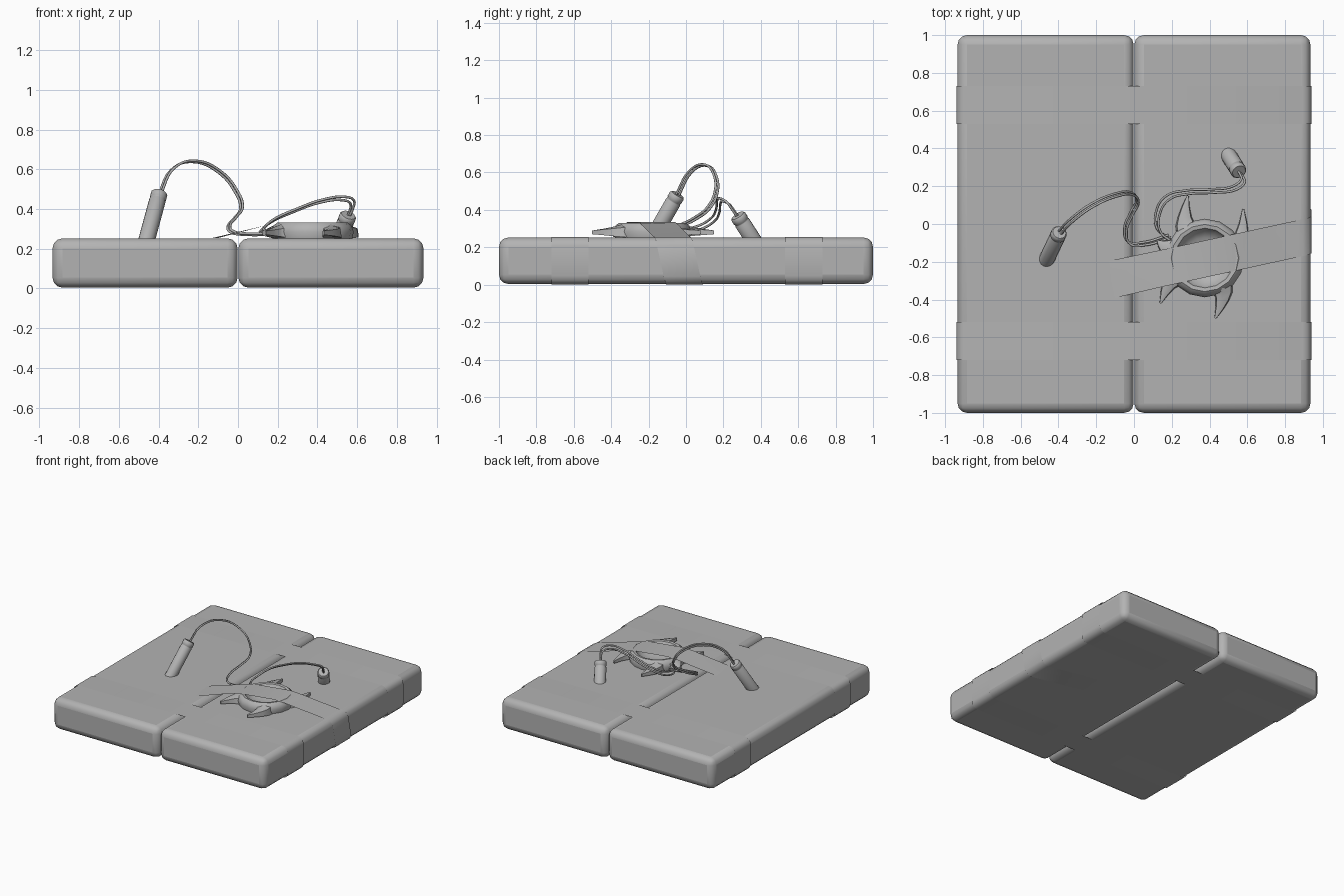
import bpy, bmesh, math
from mathutils import Vector

if "Cube" in bpy.data.objects:
    bpy.data.objects.remove(bpy.data.objects["Cube"])

grey = bpy.data.materials.new("dark_grey")
grey.diffuse_color = (0.45, 0.45, 0.45, 1)
grey.use_nodes = True
grey.node_tree.nodes["Principled BSDF"].inputs["Base Color"].default_value = grey.diffuse_color

def smooth_obj(ob, angle=45):
    bpy.ops.object.select_all(action='DESELECT')
    ob.select_set(True)
    bpy.context.view_layer.objects.active = ob
    bpy.ops.object.shade_smooth_by_angle(angle=math.radians(angle))

def mesh_obj(name, verts, faces):
    me = bpy.data.meshes.new(name)
    me.from_pydata([tuple(v) for v in verts], [], faces)
    me.materials.append(grey)
    bm = bmesh.new()
    bm.from_mesh(me)
    bmesh.ops.recalc_face_normals(bm, faces=bm.faces)
    bm.to_mesh(me)
    bm.free()
    ob = bpy.data.objects.new(name, me)
    bpy.context.collection.objects.link(ob)
    smooth_obj(ob)
    return ob

def loft(name, rings, closed=True, caps=False):
    n = len(rings[0])
    verts = [v for r in rings for v in r]
    faces = [(i*n + j, i*n + (j+1) % n, (i+1)*n + (j+1) % n, (i+1)*n + j)
             for i in range(len(rings)-1) for j in range(n if closed else n-1)]
    if caps:
        faces += [tuple(range(n)), tuple(range((len(rings)-1)*n, len(rings)*n))]
    return mesh_obj(name, verts, faces)

# two rounded bricks side by side
for side, label in ((-1, "left"), (1, "right")):
    bpy.ops.mesh.primitive_cube_add(size=1, location=(side*0.468, 0, 0.128))
    brick = bpy.context.object
    brick.name = label + "_brick"
    brick.scale = (0.932, 2.0, 0.248)
    bpy.ops.object.transform_apply(location=False, scale=True)
    brick.data.materials.append(grey)
    bev = brick.modifiers.new("round", 'BEVEL')
    bev.width = 0.05
    bev.segments = 3
    smooth_obj(brick)

# tape bands wrapped around both bricks
def band_profile(x0, x1, z0, z1, r=0.048, seg=3):
    pts = []
    for cx, cz, a0 in ((x1-r, z1-r, 0), (x0+r, z1-r, 90), (x0+r, z0+r, 180), (x1-r, z0+r, 270)):
        for k in range(seg+1):
            a = math.radians(a0 + 90*k/seg)
            pts.append((cx + r*math.cos(a), cz + r*math.sin(a)))
    return pts

for label, y0, y1 in (("back", 0.53, 0.73), ("front", -0.72, -0.52)):
    prof = band_profile(-0.94, 0.94, 0.0, 0.2545)
    loft(label + "_tape_band", [[(x, y, z) for x, z in prof] for y in (y0, y1)])

# diagonal strap tented over the disc, then down the side and under
path = [(-0.12, 0.254), (0.16, 0.322), (0.24, 0.336), (0.50, 0.336), (0.58, 0.322), (0.87, 0.257),
        (0.895, 0.2545), (0.925, 0.24), (0.94, 0.21), (0.94, 0.045),
        (0.925, 0.015), (0.895, 0.0), (0.40, 0.0)]
run = path[0][0]
strap = []
for i, (x, z) in enumerate(path):
    if i > 0:
        run += abs(x - path[i-1][0]) if i < 6 else math.dist((x, z), path[i-1])
    mid = -0.267 + 0.218*run
    skew = 0.02 if i == 0 else 0
    strap.append([(x + skew, mid - 0.098, z), (x, mid, z), (x - skew/2, mid + 0.098, z)])
loft("diagonal_strap", strap, closed=False)

# ring disc with a hollow bowl face
CX, CY = 0.375, -0.18
profile = [(0.20, 0.25), (0.208, 0.285), (0.198, 0.315), (0.178, 0.331),
           (0.158, 0.328), (0.145, 0.30), (0.11, 0.272), (0.06, 0.26), (0.002, 0.257)]
N = 16
loft("ring_disc", [[(CX + r*math.cos(2*math.pi*k/N), CY + r*math.sin(2*math.pi*k/N), z)
                    for k in range(N)] for r, z in profile], caps=True)

# curved claws around the ring: base angle, tip position
claws = [(22, 0.578, 0.08), (122, 0.285, 0.15), (165, 0.125, -0.09),
         (212, 0.14, -0.42), (300, 0.43, -0.50)]
for i, (ang, tx, ty) in enumerate(claws):
    a = math.radians(ang)
    out = Vector((math.cos(a), math.sin(a), 0))
    c = Vector((CX, CY, 0))
    p0, p1, p2 = c + out*0.18, c + out*0.225, Vector((tx, ty, 0))
    rings = []
    for t in (0, 0.25, 0.5, 0.75, 1):
        p = p0*(1-t)**2 + p1*2*t*(1-t) + p2*t*t
        d = ((p1-p0)*(1-t) + (p2-p1)*t).normalized()
        s = Vector((-d.y, d.x, 0)) * (0.06*(1-t)**0.9 + 0.005)
        top = 0.326 - 0.036*t
        low = 0.252 + 0.018*t
        up = Vector((0, 0, 1))
        side_z = top - 0.018*(1-t)
        rings.append([p - s + up*low, p + s + up*low, p + s*0.85 + up*side_z,
                      p + up*top, p - s*0.85 + up*side_z])
    loft(f"claw_{i+1}", rings, caps=True)

# cap rods pushed into the bricks
def rod(name, base, tip, r):
    base, tip = Vector(base), Vector(tip)
    axis = tip - base
    q = axis.to_track_quat('Z', 'Y')
    L = axis.length
    prof = [(r, 0), (r, L-0.048), (r*0.93, L-0.044), (r*0.93, L-0.038),
            (r, L-0.034), (r, L-0.008), (r*0.85, L)]
    loft(name, [[base + q @ Vector((rr*math.cos(k*math.pi/8), rr*math.sin(k*math.pi/8), z))
                 for k in range(16)] for rr, z in prof], caps=True)

rod("left_rod", (-0.48, -0.225, 0.17), (-0.395, -0.045, 0.483), 0.042)
rod("right_rod", (0.488, 0.385, 0.20), (0.556, 0.276, 0.370), 0.043)

# paired wires
def wire(name, pts, offset):
    cu = bpy.data.curves.new(name, 'CURVE')
    cu.dimensions = '3D'
    cu.bevel_depth = 0.0065
    cu.bevel_resolution = 2
    cu.resolution_u = 6
    cu.use_fill_caps = True
    cu.materials.append(grey)
    sp = cu.splines.new('BEZIER')
    sp.bezier_points.add(len(pts)-1)
    for bp, p in zip(sp.bezier_points, pts):
        bp.co = Vector(p) + Vector(offset)
        bp.handle_left_type = bp.handle_right_type = 'AUTO'
    ob = bpy.data.objects.new(name, cu)
    bpy.context.collection.objects.link(ob)
    bpy.ops.object.select_all(action='DESELECT')
    ob.select_set(True)
    bpy.context.view_layer.objects.active = ob
    bpy.ops.object.convert(target='MESH')

left_run = [(-0.396, -0.05, 0.47), (-0.33, 0.02, 0.60), (-0.22, 0.10, 0.64), (-0.09, 0.155, 0.585),
            (-0.01, 0.16, 0.49), (0.018, 0.12, 0.41), (-0.015, 0.05, 0.355),
            (-0.045, -0.03, 0.315), (-0.025, -0.10, 0.283), (0.05, -0.105, 0.273), (0.19, -0.065, 0.275)]
right_run = [(0.19, -0.085, 0.275), (0.13, -0.03, 0.285), (0.13, 0.07, 0.305), (0.18, 0.14, 0.345),
             (0.28, 0.168, 0.39), (0.42, 0.175, 0.44), (0.53, 0.19, 0.453),
             (0.575, 0.225, 0.435), (0.57, 0.255, 0.395), (0.555, 0.278, 0.36)]
for side in (-1, 1):
    wire(f"left_wire_{side+2}", left_run, (side*0.006, -side*0.007, side*0.003))
    wire(f"right_wire_{side+2}", right_run, (side*0.009, -side*0.009, side*0.008))
